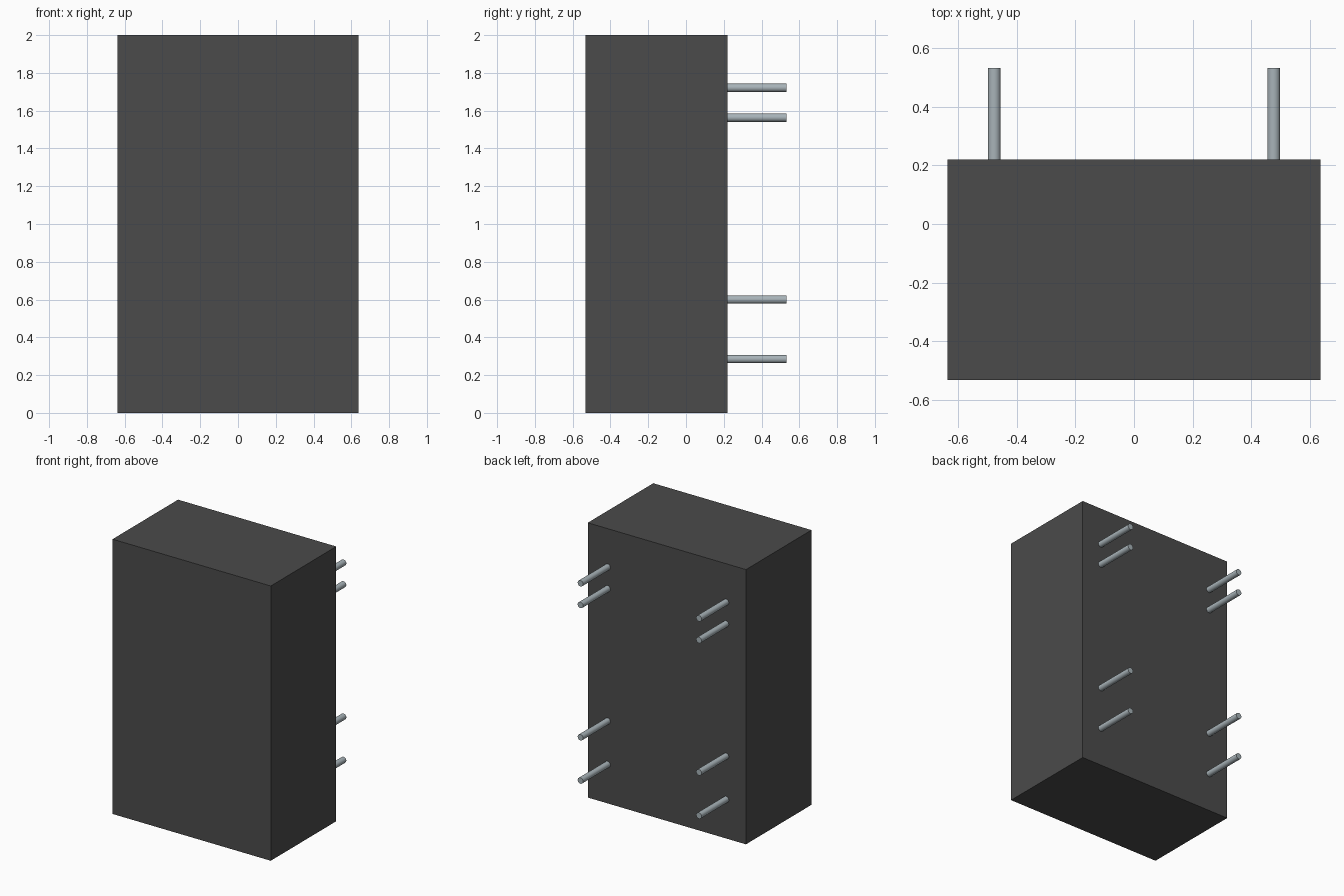
import bpy
import math

if "Cube" in bpy.data.objects:
    bpy.data.objects.remove(bpy.data.objects["Cube"], do_unlink=True)


def make_material(name, color, metallic=0.0):
    mat = bpy.data.materials.new(name)
    mat.use_nodes = True
    mat.diffuse_color = color
    bsdf = next(n for n in mat.node_tree.nodes if n.type == 'BSDF_PRINCIPLED')
    bsdf.inputs["Base Color"].default_value = color
    return mat


dark_grey = make_material("dark_grey", (0.07, 0.07, 0.07, 1))
steel = make_material("steel_grey", (0.39, 0.45, 0.48, 1))

WIDTH, HEIGHT = 1.274, 2.0
FRONT, BACK, ROD_END = -0.533, 0.22, 0.533
ROD_RADIUS, ROD_X = 0.022, 0.477
ROD_HEIGHTS = {"lower": 0.285, "lower_middle": 0.60,
               "upper_middle": 1.563, "upper": 1.721}

# Cabinet body
bpy.ops.mesh.primitive_cube_add(size=1, location=(0, (FRONT + BACK) / 2, HEIGHT / 2))
body = bpy.context.object
body.name = "cabinet_body"
body.scale = (WIDTH, BACK - FRONT, HEIGHT)
bpy.ops.object.transform_apply(location=False, rotation=False, scale=True)
body.data.materials.append(dark_grey)

# Round mounting rods on the back, in mirrored pairs
for side, x in (("left", ROD_X), ("right", -ROD_X)):
    for level, z in ROD_HEIGHTS.items():
        bpy.ops.mesh.primitive_cylinder_add(
            vertices=32, radius=ROD_RADIUS, depth=ROD_END - BACK,
            location=(x, (BACK + ROD_END) / 2, z), rotation=(math.pi / 2, 0, 0))
        rod = bpy.context.object
        rod.name = f"mounting_rod_{level}_{side}"
        rod.data.materials.append(steel)
        bpy.ops.object.shade_smooth_by_angle(angle=math.radians(40))
